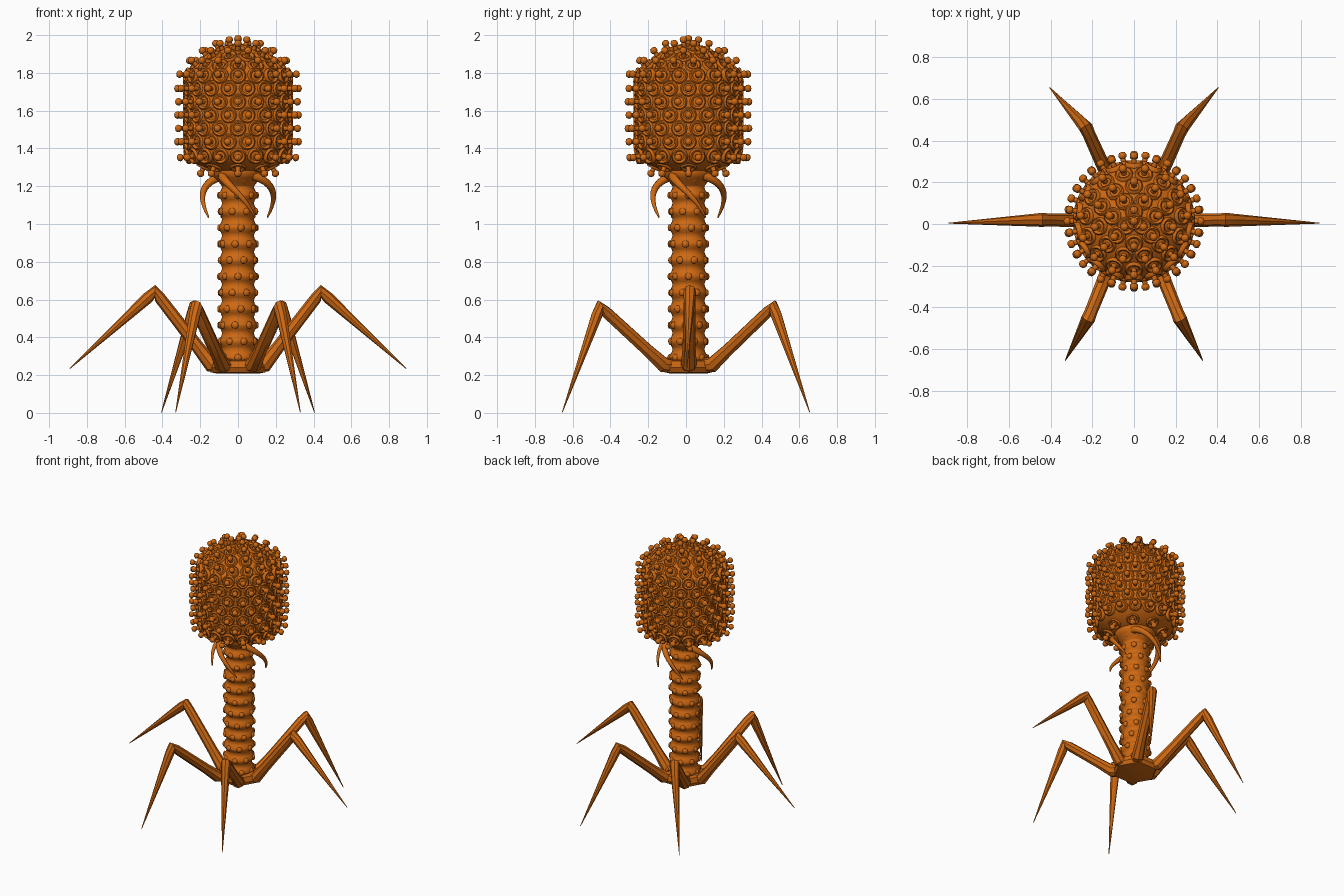
import bpy, bmesh
from math import sin, cos, pi, radians
from mathutils import Vector, Matrix

if "Cube" in bpy.data.objects:
    bpy.data.objects.remove(bpy.data.objects["Cube"], do_unlink=True)

CENTRE_Y = 0.013

mat = bpy.data.materials.new("burnt orange")
mat.use_nodes = True
colour = (0.62, 0.14, 0.006, 1)
mat.diffuse_color = colour
mat.node_tree.nodes["Principled BSDF"].inputs["Base Color"].default_value = colour


def finish(bm, name, angle=40):
    bmesh.ops.recalc_face_normals(bm, faces=bm.faces)
    mesh = bpy.data.meshes.new(name)
    bm.to_mesh(mesh)
    bm.free()
    mesh.materials.append(mat)
    obj = bpy.data.objects.new(name, mesh)
    bpy.context.collection.objects.link(obj)
    bpy.ops.object.select_all(action="DESELECT")
    obj.select_set(True)
    bpy.context.view_layer.objects.active = obj
    bpy.ops.object.shade_smooth_by_angle(angle=radians(angle))
    return obj


def bridge(bm, rings):
    n = len(rings[0])
    for a, b in zip(rings, rings[1:]):
        for i in range(n):
            j = (i + 1) % n
            bm.faces.new((a[i], a[j], b[j], b[i]))
    bm.faces.new(rings[0])
    bm.faces.new(rings[-1])


def lathe(bm, profile, sides, matrix):
    """Revolve (radius, height) points about the local z axis."""
    rings = []
    for r, z in profile:
        r = max(r, 0.001)
        rings.append([bm.verts.new(matrix @ Vector((r * cos(2 * pi * i / sides),
                      r * sin(2 * pi * i / sides), z))) for i in range(sides)])
    bridge(bm, rings)


def tube(bm, points, radii, sides):
    """Tapered tube following a list of points."""
    pts = [Vector(p) for p in points]
    rings = []
    for i, (p, r) in enumerate(zip(pts, radii)):
        t = (pts[min(i + 1, len(pts) - 1)] - pts[max(i - 1, 0)]).normalized()
        side = Vector((-p.y, p.x, 0)).normalized()
        side = (side - t * side.dot(t)).normalized()
        up = t.cross(side)
        rings.append([bm.verts.new(p + r * (side * cos(2 * pi * k / sides)
                      + up * sin(2 * pi * k / sides))) for k in range(sides)])
    bridge(bm, rings)


def outward(r, z, angle, tilt):
    """Place local z along a direction pointing out of the body."""
    d = Vector((cos(angle) * cos(tilt), sin(angle) * cos(tilt), sin(tilt)))
    pos = Vector((r * cos(angle), r * sin(angle) + CENTRE_Y, z))
    return Matrix.Translation(pos) @ d.to_track_quat("Z", "Y").to_matrix().to_4x4()


axis = Matrix.Translation((0, CENTRE_Y, 0))

# Head capsule
bm = bmesh.new()
lathe(bm, [(0.1, 1.27), (0.14, 1.285), (0.25, 1.33), (0.275, 1.37), (0.283, 1.44),
           (0.283, 1.74), (0.272, 1.785), (0.235, 1.835), (0.17, 1.885),
           (0.1, 1.922), (0.05, 1.937), (0, 1.942)], 48, axis)
finish(bm, "head_capsule")

# Knobbed studs, each standing in a round collar
stud = [(0.044, -0.012), (0.043, 0.006), (0.037, 0.011), (0.03, 0.009), (0.025, 0),
        (0.013, 0.004), (0.012, 0.026), (0.018, 0.031), (0.02, 0.042),
        (0.014, 0.054), (0, 0.058)]
rows = [(0.28, 1.365 + 0.0705 * i, 18, 0) for i in range(7)]
rows[0] = (0.272, 1.36, 18, -12)
rows[6] = (0.275, 1.785, 18, 12)
rows += [(0.23, 1.838, 15, 45), (0.168, 1.886, 11, 55), (0.105, 1.92, 7, 66),
         (0.045, 1.937, 3, 78), (0, 1.942, 1, 90), (0.18, 1.302, 8, -62)]
bm = bmesh.new()
for row, (r, z, count, tilt) in enumerate(rows):
    for i in range(count):
        a = 2 * pi * (i + 0.5 * (row % 2)) / count + pi / 2
        lathe(bm, stud, 12, outward(r, z, a, radians(tilt)))
finish(bm, "head_studs", 50)

# Ribbed tail sheath
RIBS, LOW, PITCH = 12, 0.25, 0.086
profile = []
for i in range(RIBS):
    z = LOW + i * PITCH
    profile += [(0.084, z), (0.09, z + 0.018), (0.104, z + 0.034),
                (0.104, z + 0.05), (0.09, z + 0.068)]
profile.append((0.084, LOW + RIBS * PITCH))
bm = bmesh.new()
lathe(bm, profile, 32, axis)
finish(bm, "tail_sheath", 50)

# Small knobs winding around the tail
knob = [(0.02, -0.012), (0.019, 0.004), (0.012, 0.01), (0, 0.012)]
bm = bmesh.new()
for i in range(RIBS):
    for k in range(8):
        a = 2 * pi * (k + 0.4 * i) / 8
        lathe(bm, knob, 10, outward(0.099, LOW + (i + 0.49) * PITCH, a, 0))
finish(bm, "tail_knobs", 50)

# Flared neck collar
bm = bmesh.new()
lathe(bm, [(0.085, 1.2), (0.1, 1.22), (0.125, 1.245), (0.138, 1.265),
           (0.138, 1.282), (0.1, 1.29)], 32, axis)
finish(bm, "neck_collar")

# Curved whiskers sweeping around the neck
bm = bmesh.new()
for q in range(4):
    path, radii = [], []
    for s in range(13):
        t = s / 12
        a = q * pi / 2 + radians(-45 + 75 * t)
        r = 0.115 + 0.075 * sin(t * 2.1)
        path.append((r * cos(a), r * sin(a), 1.255 - 0.06 * t - 0.16 * t * t))
        radii.append(0.022 * (1 - t) ** 0.7 + 0.004)
    tube(bm, path, radii, 8)
bmesh.ops.translate(bm, verts=bm.verts, vec=(0, CENTRE_Y, 0))
finish(bm, "neck_whiskers", 60)

# Six-sided base plate
bm = bmesh.new()
lathe(bm, [(0.11, 0.208), (0.145, 0.215), (0.16, 0.24), (0.15, 0.275), (0.09, 0.285)],
      6, axis)
finish(bm, "base_plate", 30)


# Jointed legs: hip, knee and pointed foot
def leg(name, hip, knee, foot):
    hip, knee, foot = Vector(hip), Vector(knee), Vector(foot)
    root = Vector((hip.x * 0.5, hip.y * 0.5, hip.z - 0.005))
    path = [root, hip, hip.lerp(knee, 0.25), knee.lerp(hip, 0.09),
            knee, knee.lerp(foot, 0.08), foot]
    bm = bmesh.new()
    tube(bm, path, [0.04, 0.042, 0.034, 0.031, 0.034, 0.031, 0.002], 8)
    finish(bm, name, 35)


for side, s in (("left", 1), ("right", -1)):
    leg(side + "_middle_leg", (s * 0.14, 0.015, 0.255), (s * 0.44, 0.02, 0.643),
        (s * 0.89, 0.004, 0.235))
    leg(side + "_back_leg", (s * 0.085, 0.14, 0.255), (s * 0.23, 0.462, 0.563),
        (s * 0.405, 0.655, 0.003))
    leg(side + "_front_leg", (s * 0.085, -0.12, 0.255), (s * 0.22, -0.455, 0.563),
        (s * 0.33, -0.655, 0.003))
